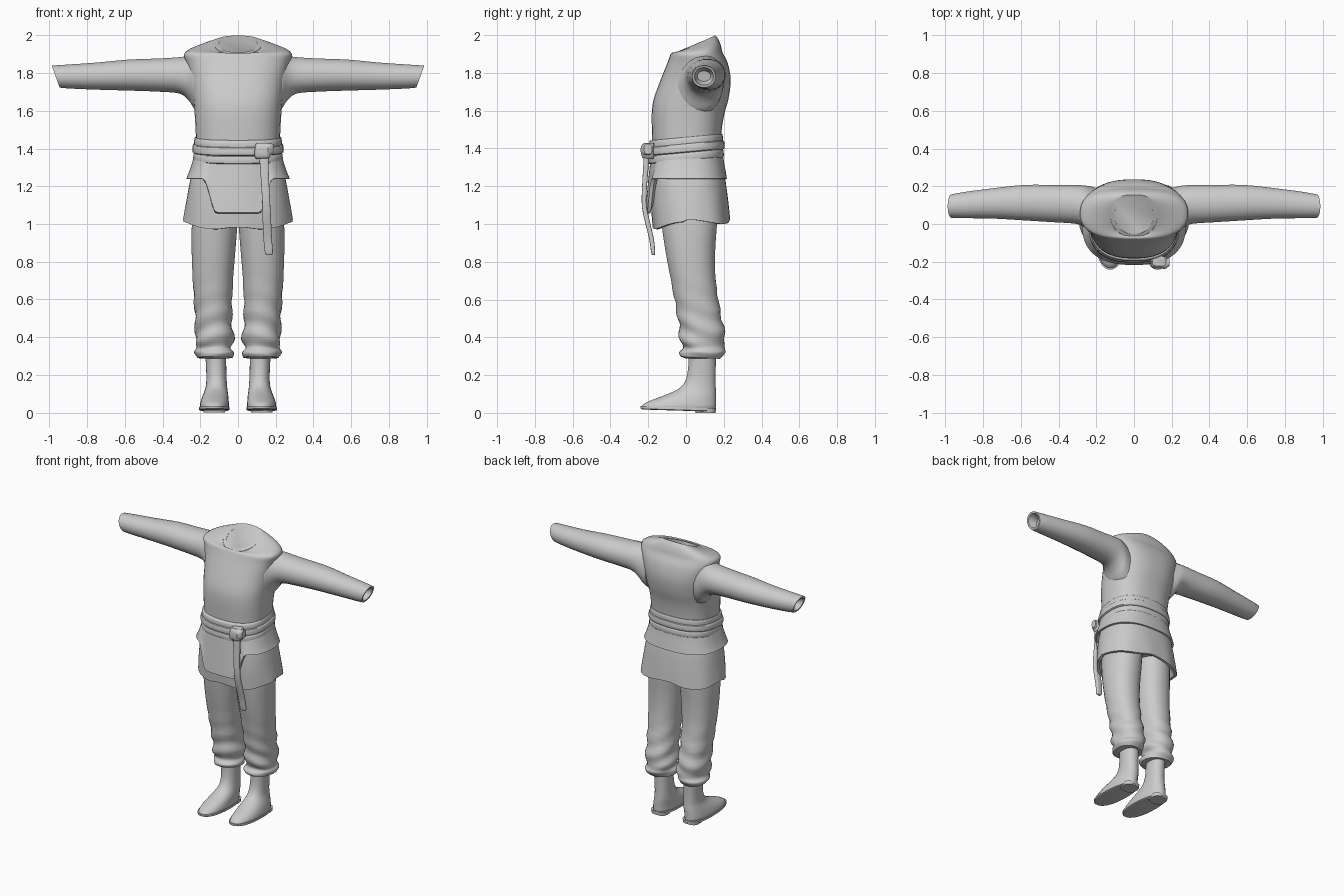
import bpy, bmesh, math

cloth = bpy.data.materials.new("plain grey")
cloth.diffuse_color = (0.6, 0.6, 0.6, 1)


def finish(name, bm, angle=40):
    bmesh.ops.recalc_face_normals(bm, faces=bm.faces)
    me = bpy.data.meshes.new(name)
    bm.to_mesh(me)
    bm.free()
    ob = bpy.data.objects.new(name, me)
    bpy.context.collection.objects.link(ob)
    me.materials.append(cloth)
    bpy.ops.object.select_all(action='DESELECT')
    ob.select_set(True)
    bpy.context.view_layer.objects.active = ob
    bpy.ops.object.shade_smooth_by_angle(angle=math.radians(angle))
    return ob


def spline(rows, sub):
    """Smoothly interpolate the ring parameters."""
    out = []
    for i in range(len(rows) - 1):
        a, b, c, d = rows[max(i - 1, 0)], rows[i], rows[i + 1], rows[min(i + 2, len(rows) - 1)]
        for k in range(sub):
            t = k / sub
            out.append([q + .5 * t * (r - p + t * (2*p - 5*q + 4*r - s + t * (3*(q - r) + s - p)))
                        for p, q, r, s in zip(a, b, c, d)])
    return out + [list(rows[-1])]


def loft(name, rows, extra=(), n=2.3, segs=32, sub=3, axis='Z', side=1, warp=None, angle=40):
    """Rows: (position, u0, u1, v0, v1, tilt along v); extra rows stay sharp."""
    bm = bmesh.new()
    rings = []
    for w, u0, u1, v0, v1, tilt in spline(rows, sub) + list(extra):
        ring = []
        for i in range(segs):
            a = 2 * math.pi * (i + .5) / segs
            c, s = math.cos(a), math.sin(a)
            du = math.copysign(abs(c) ** (2 / n), c) * (u1 - u0) / 2
            dv = math.copysign(abs(s) ** (2 / n), s) * (v1 - v0) / 2
            p = ((u0 + u1) / 2 + du, (v0 + v1) / 2 + dv, w + tilt * dv)
            if axis == 'X':
                p = (p[2], p[0], p[1])
            if warp:
                p = warp(*p)
            ring.append(bm.verts.new((p[0] * side, p[1], p[2])))
        rings.append(ring)
    for r, q in zip(rings, rings[1:]):
        for i in range(segs):
            j = (i + 1) % segs
            bm.faces.new((r[i], r[j], q[j], q[i]))
    bm.faces.new(rings[0])
    bm.faces.new(rings[-1])
    return finish(name, bm, angle)


def sym(z, x, y0, y1, tilt=0):
    return (z, -x, x, y0, y1, tilt)


# Sleeveless vest
loft("vest", [sym(1.30, .22, -.175, .185), sym(1.47, .224, -.18, .187), sym(1.58, .23, -.182, .203),
              sym(1.66, .238, -.172, .225), sym(1.76, .252, -.136, .237), sym(1.85, .274, -.10, .222),
              sym(1.90, .286, -.084, .195, .04), sym(1.925, .255, -.076, .185, .15),
              sym(1.942, .19, -.068, .172, .3), sym(1.95, .13, -.06, .155, .45)], n=2.5, segs=40)

# Collar band with a hollow neck
loft("collar", [sym(1.905, .135, -.078, .17, .42), sym(1.925, .138, -.078, .168, .42),
                sym(1.948, .125, -.072, .158, .42)],
     [sym(1.95, .105, -.055, .142, .42), sym(1.915, .10, -.05, .135, .4),
      sym(1.90, .06, -.01, .11, .2)], n=2, segs=24)


# Tunic hem waves
def hem_wave(x, y, z):
    drop = max(0, (1.2 - z) / .2)
    a = math.atan2(y, x)
    wave = .012 * math.cos(4 * a) + (-.03 * (1 - abs(x) / .29) if y < 0 else .012)
    return x * (1 + .012 * drop * math.cos(10 * a)), y * (1 + .012 * drop * math.cos(9 * a)), z + wave * drop


loft("lower_tunic", [sym(1.34, .22, -.17, .185), sym(1.24, .252, -.182, .208), sym(1.12, .272, -.185, .222),
                     sym(1.0, .288, -.175, .232)],
     [sym(1.0, .268, -.16, .215), sym(1.08, .24, -.14, .19)], n=2.5, segs=56, warp=hem_wave)


# Upper tunic layer, reaching down in front as a flap
def flap(x, y, z):
    k = 0
    if y < 0:
        k = min(1, max(0, (.185 - abs(x)) / .07))
        k = k * k * (3 - 2 * k)
    hem = 1.24 - .18 * k
    return x, y, 1.38 - (1.38 - z) * (1.38 - hem) / .14


loft("upper_tunic", [sym(1.38, .225, -.185, .195), sym(1.335, .24, -.195, .2), sym(1.28, .258, -.208, .21),
                     sym(1.24, .275, -.217, .217)],
     [sym(1.238, .262, -.2, .203), sym(1.27, .24, -.18, .19)], n=2.5, segs=88, warp=flap)

# Two wraps of the belt
for name, z, h, g in (("belt_upper", 1.438, .022, .008), ("belt_middle", 1.402, .024, .016), ("belt_lower", 1.357, .022, .012)):
    loft(name, [sym(z - h, .222, -.18, .19, .09), sym(z - h * .8, .225 + g, -.187 - g, .188 + g, .09),
                sym(z + h * .8, .222 + g, -.185 - g, .186 + g, .09), sym(z + h, .22, -.175, .185, .09)],
         n=2.5, segs=48, sub=3)

# Knot and hanging tail
loft("belt_knot", [(1.345, .095, .16, -.222, -.17, 0), (1.36, .088, .172, -.235, -.17, 0),
                   (1.41, .09, .18, -.235, -.17, 0), (1.43, .098, .165, -.222, -.17, 0)], n=4, segs=20)
loft("belt_loop", [(.13, -.222, -.18, 1.365, 1.41, 0), (.16, -.24, -.18, 1.36, 1.425, 0),
                   (.187, -.222, -.18, 1.37, 1.425, 0)], n=3, segs=16, axis='X')
loft("belt_tail", [(1.39, .11, .165, -.222, -.19, 0), (1.28, .118, .163, -.228, -.2, 0),
                   (1.12, .128, .17, -.235, -.21, 0), (1.03, .13, .175, -.222, -.195, 0),
                   (.92, .135, .18, -.195, -.17, 0), (.85, .142, .185, -.185, -.163, 0),
                   (.836, .152, .178, -.18, -.166, 0)], n=4, segs=16)


# Trouser folds, strongest near the cuffs
def folds(x, y, z):
    f = .007 * min(1, max(0, (.75 - z) / .3))
    a = math.atan2(y - .08, x - .13)
    w = f * math.sin(z * 55 + 3 * math.sin(a + .7))
    return x + w * math.cos(a), y + w * math.sin(a), z


for tag, s in (("left", 1), ("right", -1)):
    # Sleeves with hollow ends
    loft(tag + "_sleeve", [(.19, -.055, .19, 1.57, 1.895, 0), (.23, -.045, .2, 1.605, 1.895, 0),
                           (.26, -.02, .205, 1.652, 1.893, 0), (.31, .0, .208, 1.69, 1.885, 0),
                           (.42, .008, .208, 1.7, 1.878, 0), (.58, .018, .208, 1.706, 1.872, 0),
                           (.75, .028, .19, 1.711, 1.856, 0), (.9, .03, .17, 1.717, 1.845, .15),
                           (.966, .032, .157, 1.722, 1.84, .36)],
         [(.965, .045, .145, 1.735, 1.828, .36), (.91, .06, .13, 1.755, 1.81, .2)],
         n=2.1, segs=20, axis='X', side=s)
    # Trouser legs with gathered cuffs
    loft(tag + "_trouser", [(1.2, .0, .225, -.15, .18, 0), (1.0, .003, .245, -.13, .165, 0),
                            (.85, .014, .246, -.108, .155, 0), (.7, .026, .24, -.08, .158, 0),
                            (.55, .032, .23, -.052, .18, 0), (.45, .03, .226, -.036, .2, 0),
                            (.385, .022, .227, -.032, .208, 0), (.345, .034, .215, -.02, .2, 0),
                            (.32, .024, .227, -.032, .203, 0), (.292, .034, .218, -.022, .185, -.06)],
         [(.288, .06, .19, .005, .165, 0)], n=2.2, segs=28, sub=4, side=s, warp=folds)
    # Boots
    loft(tag + "_boot", [(.33, .062, .175, .012, .162, 0), (.25, .062, .17, .012, .158, 0),
                         (.18, .06, .168, .0, .157, 0), (.135, .057, .172, -.03, .158, 0),
                         (.105, .053, .182, -.085, .16, 0), (.08, .05, .192, -.15, .16, 0),
                         (.055, .048, .2, -.212, .16, 0), (.035, .047, .203, -.235, .16, 0),
                         (.022, .05, .2, -.235, .157, 0)], n=2.2, segs=28, side=s)
    # Soles and heels
    loft(tag + "_sole", [(.03, .045, .206, -.242, .16, -.03), (.016, .045, .206, -.24, .16, -.03),
                         (.012, .055, .196, -.225, .15, -.03)], n=2.3, segs=28, side=s)
    loft(tag + "_heel", [(.025, .065, .185, .045, .16, 0), (.0, .068, .182, .05, .157, 0)],
         n=3, segs=20, sub=1, side=s)
